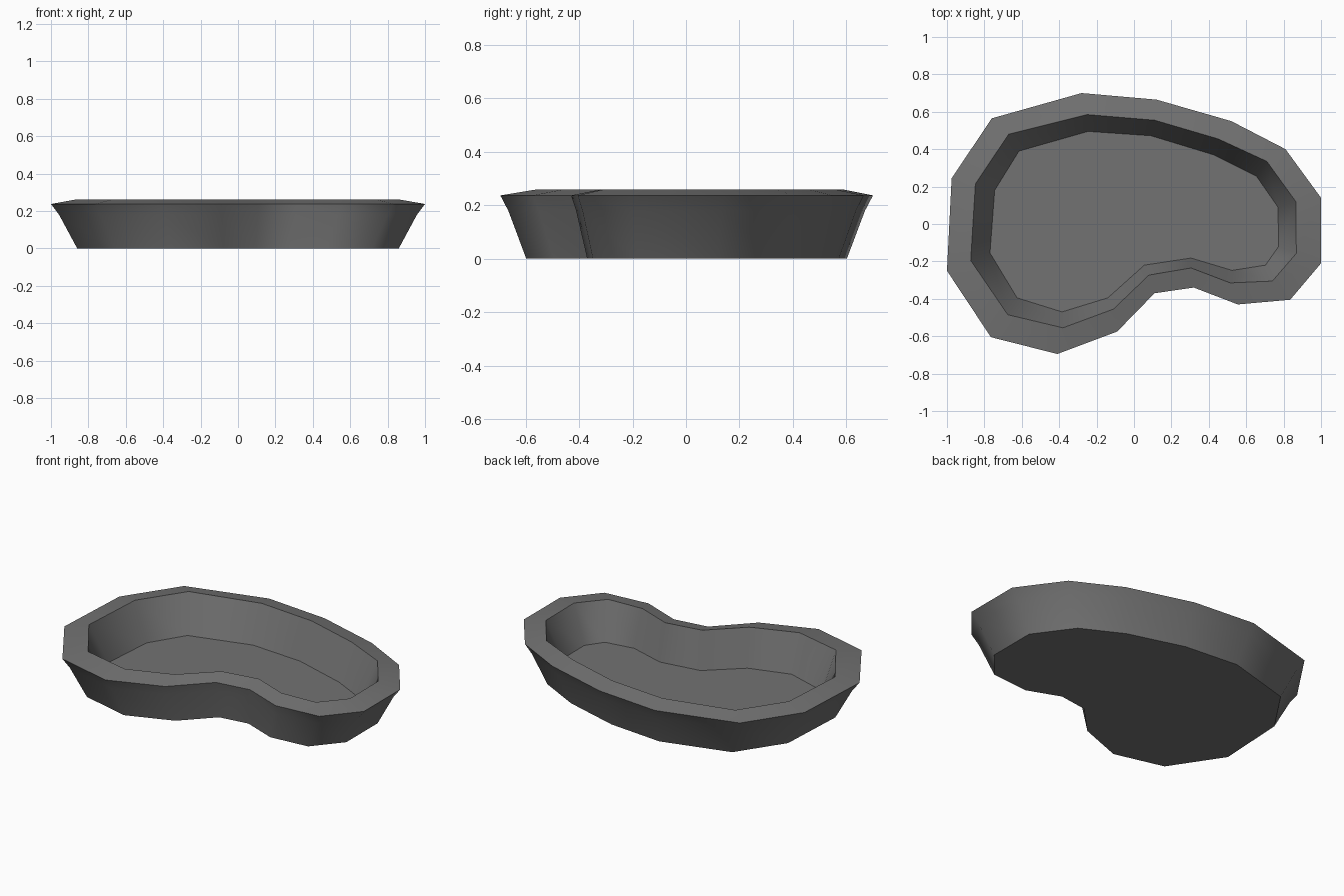
import bpy, bmesh, math

if "Cube" in bpy.data.objects:
    bpy.data.objects.remove(bpy.data.objects["Cube"])

# kidney outlines seen from above: widest rim edge, inner rim edge, basin floor
OUTER = [(-.28, .70), (.12, .665), (.52, .55), (.81, .40), (1, .14), (1, -.21),
         (.835, -.405), (.555, -.43), (.32, -.34), (.11, -.37), (-.09, -.575),
         (-.41, -.695), (-.765, -.605), (-1, -.25), (-.975, .245), (-.76, .565)]
INNER = [(-.25, .585), (.11, .555), (.45, .455), (.71, .335), (.865, .12), (.868, -.157),
         (.74, -.305), (.515, -.315), (.305, -.235), (.08, -.273), (-.11, -.455),
         (-.38, -.555), (-.675, -.485), (-.873, -.195), (-.848, .215), (-.67, .48)]
FLOOR = [(-.245, .495), (.09, .472), (.425, .37), (.655, .255), (.77, .09), (.773, -.12),
         (.703, -.22), (.525, -.248), (.305, -.182), (.055, -.22), (-.14, -.395),
         (-.385, -.47), (-.625, -.395), (-.77, -.155), (-.745, .18), (-.615, .39)]

mat = bpy.data.materials.new("dark grey stone")
mat.diffuse_color = (0.17, 0.17, 0.17, 1)
mat.use_nodes = True
mat.node_tree.nodes["Principled BSDF"].inputs["Base Color"].default_value = mat.diffuse_color

bm = bmesh.new()


def ring(points, z, scale=1.0):
    return [bm.verts.new((x * scale, y * scale, z)) for x, y in points]


# foot, wall bend, rim edge, inner rim, floor
rings = [ring(OUTER, 0, .86), ring(OUTER, .18, .957), ring(OUTER, .237),
         ring(INNER, .26), ring(FLOOR, .04)]
n = len(OUTER)
for low, high in zip(rings, rings[1:]):
    for i in range(n):
        j = (i + 1) % n
        bm.faces.new((low[i], low[j], high[j], high[i]))
bm.faces.new(rings[0])
bm.faces.new(rings[-1])
bmesh.ops.recalc_face_normals(bm, faces=bm.faces)

mesh = bpy.data.meshes.new("kidney_basin")
bm.to_mesh(mesh)
bm.free()
mesh.materials.append(mat)
basin = bpy.data.objects.new("kidney_basin", mesh)
bpy.context.collection.objects.link(basin)

# soft walls with crisp rim and floor edges
bpy.context.view_layer.objects.active = basin
basin.select_set(True)
bpy.ops.object.shade_smooth_by_angle(angle=math.radians(50))
